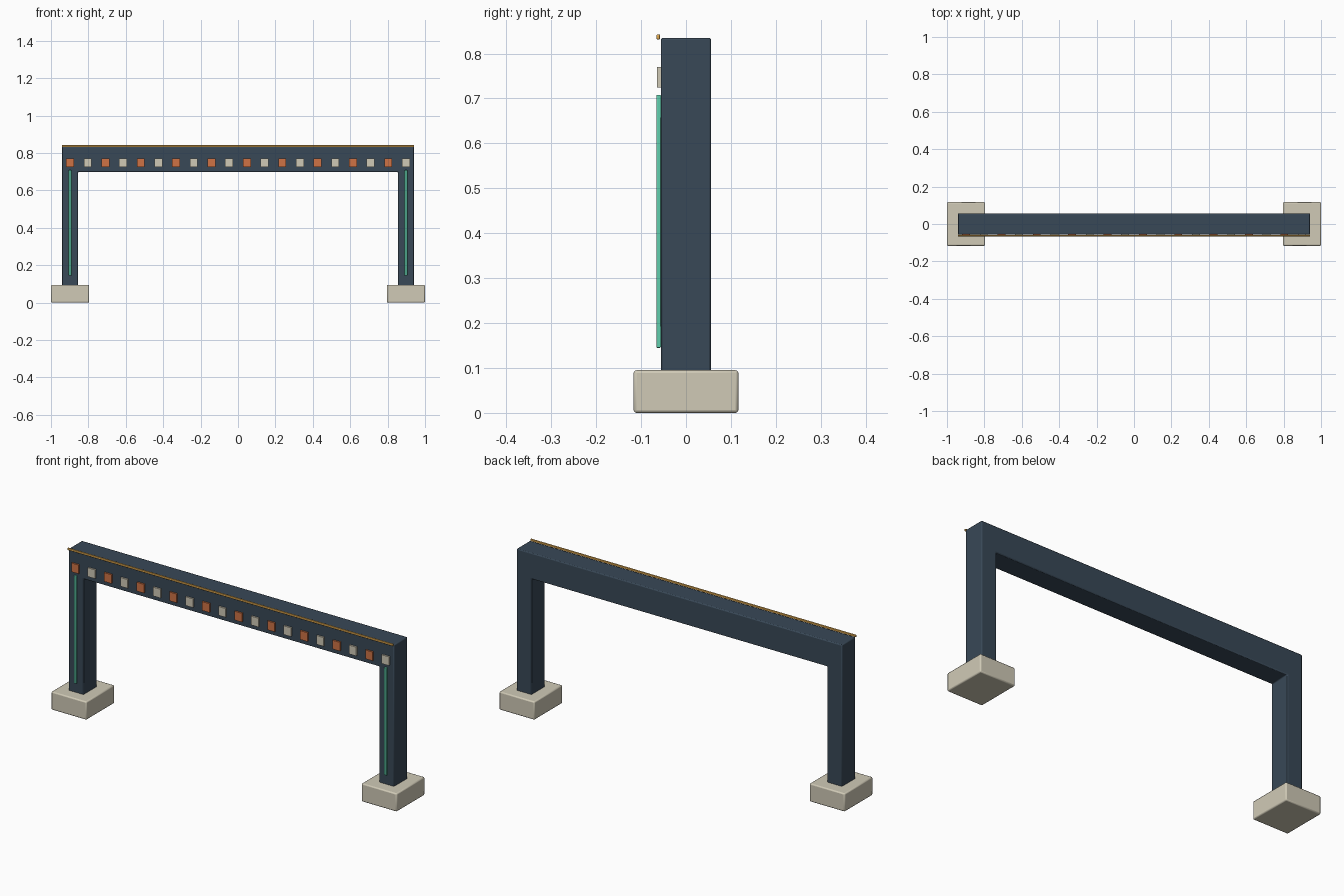
import bpy, bmesh
from math import radians

if "Cube" in bpy.data.objects:
    bpy.data.objects.remove(bpy.data.objects["Cube"])


def material(name, color):
    m = bpy.data.materials.new(name)
    m.diffuse_color = (*color, 1)
    m.use_nodes = True
    m.node_tree.nodes["Principled BSDF"].inputs["Base Color"].default_value = m.diffuse_color
    return m


NAVY = material("navy", (0.04, 0.065, 0.095))
STONE = material("stone", (0.63, 0.59, 0.47))
ORANGE = material("orange", (0.62, 0.17, 0.06))
GREEN = material("green", (0.12, 0.62, 0.42))
GOLD = material("gold", (0.75, 0.40, 0.08))


def finish(obj, mat, bevel):
    obj.data.materials.append(mat)
    if bevel:
        mod = obj.modifiers.new("bevel", 'BEVEL')
        mod.width, mod.segments = bevel, 2
        mod.limit_method, mod.angle_limit = 'ANGLE', radians(40)
    bpy.ops.object.select_all(action='DESELECT')
    obj.select_set(True)
    bpy.context.view_layer.objects.active = obj
    bpy.ops.object.shade_smooth_by_angle(angle=radians(35))


def box(name, center, size, mat, bevel=0.0):
    bpy.ops.mesh.primitive_cube_add(size=1, location=center)
    obj = bpy.context.object
    obj.name = name
    obj.scale = size
    bpy.ops.object.transform_apply(location=False, rotation=False, scale=True)
    finish(obj, mat, bevel)


def portal(name, outer, inner, foot, under, top, half_depth, mat, bevel):
    pts = [(-outer, foot), (-inner, foot), (-inner, under), (inner, under),
           (inner, foot), (outer, foot), (outer, top), (-outer, top)]
    bm = bmesh.new()
    face = bm.faces.new([bm.verts.new((x, -half_depth, z)) for x, z in pts])
    ext = bmesh.ops.extrude_face_region(bm, geom=[face])
    moved = [g for g in ext["geom"] if isinstance(g, bmesh.types.BMVert)]
    bmesh.ops.translate(bm, verts=moved, vec=(0, 2 * half_depth, 0))
    bmesh.ops.recalc_face_normals(bm, faces=bm.faces)
    mesh = bpy.data.meshes.new(name)
    bm.to_mesh(mesh)
    bm.free()
    obj = bpy.data.objects.new(name, mesh)
    bpy.context.collection.objects.link(obj)
    finish(obj, mat, bevel)


# Frame of two posts and a crossbeam
portal("gantry_frame", 0.942, 0.855, 0.085, 0.699, 0.835, 0.056, NAVY, 0.005)

# Foundation blocks and light strips on both posts
for side, sx in (("left", -1), ("right", 1)):
    box(f"{side}_foundation", (sx * 0.898, 0, 0.0475), (0.204, 0.233, 0.095), STONE, 0.006)
    box(f"{side}_light_strip", (sx * 0.898, -0.061, 0.4265), (0.014, 0.010, 0.563), GREEN, 0.002)

# Alternating tiles along the beam
COUNT = 20
for i in range(COUNT):
    x = -0.898 + 1.796 * i / (COUNT - 1)
    box(f"beam_tile_{i + 1:02d}", (x, -0.0605, 0.747), (0.042, 0.009, 0.046),
        STONE if i % 2 else ORANGE)

# Thin trim along the top front edge
box("top_trim", (0, -0.0615, 0.837), (1.884, 0.008, 0.011), GOLD, 0.002)
